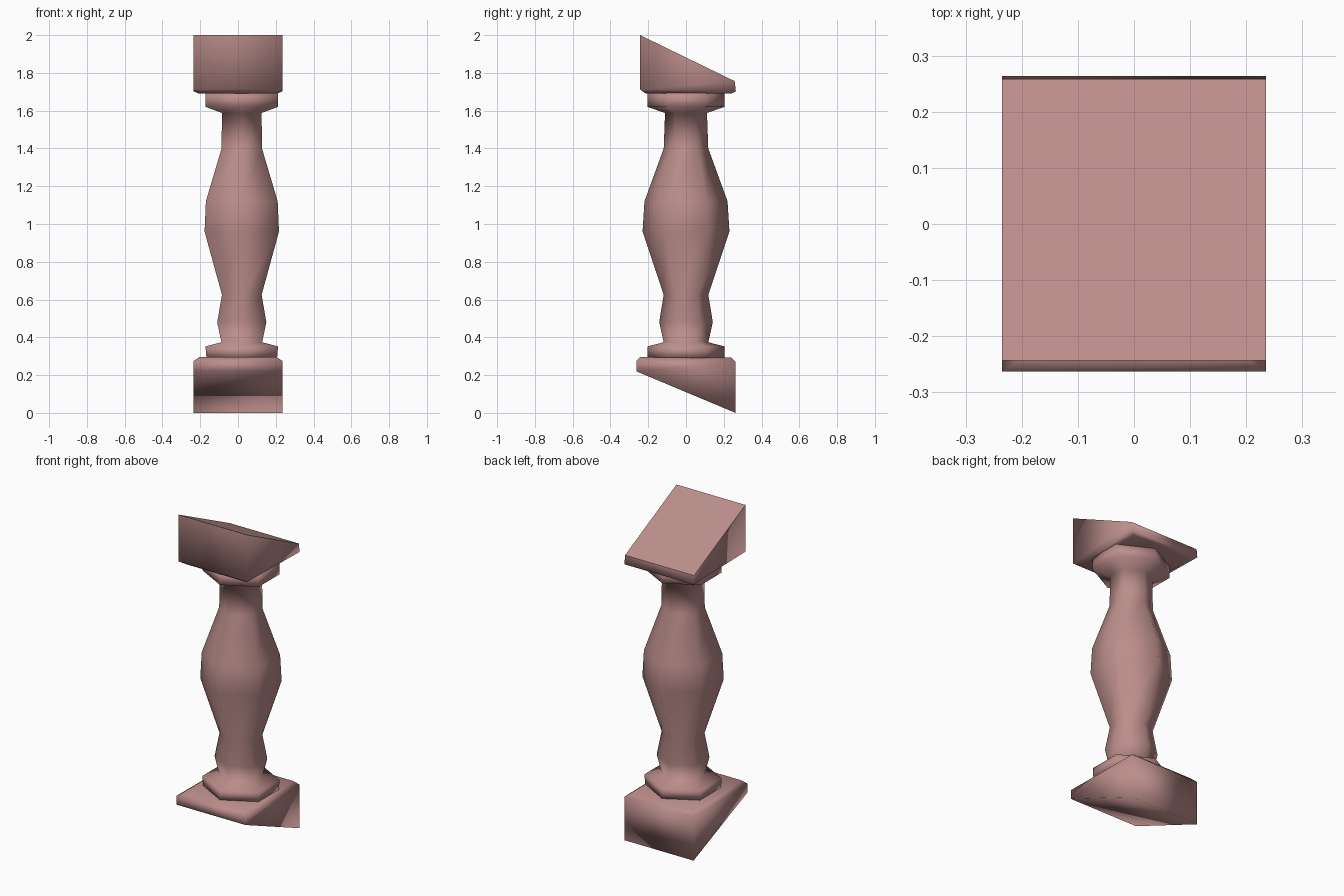
import bpy, bmesh

if "Cube" in bpy.data.objects:
    bpy.data.objects.remove(bpy.data.objects["Cube"], do_unlink=True)

stone = bpy.data.materials.new("dusty rose stone")
stone.use_nodes = True
COLOUR = (0.50, 0.27, 0.26, 1)
stone.diffuse_color = COLOUR
stone.node_tree.nodes["Principled BSDF"].inputs["Base Color"].default_value = COLOUR

SHIFT = 0.02  # the turned shaft sits slightly to one side


def hexagon(hx, hy, z):
    """Six-sided outline with corners at the front and back."""
    half = [(hx, -hy / 2), (hx, hy / 2), (0, hy)]
    ring = half + [(-x, -y) for x, y in half]
    return [(x + SHIFT, y, z) for x, y in ring]


def rectangle(hx, front, back, z_front, z_back):
    return [(hx, back, z_back), (-hx, back, z_back),
            (-hx, front, z_front), (hx, front, z_front)]


def loft(name, rings, sharp_ring=None):
    """Skin matching outlines from bottom to top and close both ends."""
    bm = bmesh.new()
    loops = [[bm.verts.new(p) for p in ring] for ring in rings]
    n = len(loops[0])
    for low, high in zip(loops, loops[1:]):
        for i in range(n):
            j = (i + 1) % n
            bm.faces.new((low[i], low[j], high[j], high[i]))
    bm.faces.new(loops[0][::-1])
    bm.faces.new(loops[-1])
    bmesh.ops.recalc_face_normals(bm, faces=bm.faces)
    for face in bm.faces:
        face.smooth = True
    if sharp_ring is not None:
        rim = loops[sharp_ring]
        for edge in bm.edges:
            if all(v in rim for v in edge.verts):
                edge.smooth = False
    mesh = bpy.data.meshes.new(name)
    bm.to_mesh(mesh)
    bm.free()
    mesh.materials.append(stone)
    bpy.context.collection.objects.link(bpy.data.objects.new(name, mesh))


# Plinth with a sloping underside and bevelled top rim
loft("plinth", [
    rectangle(0.235, -0.263, 0.262, 0.22, 0),
    rectangle(0.235, -0.263, 0.262, 0.275, 0.27),
    rectangle(0.205, -0.243, 0.24, 0.295, 0.292),
])

# Turned shaft with its collars: half width, half depth, height
profile = [
    (0.187, 0.204, 0.29), (0.192, 0.204, 0.352), (0.108, 0.118, 0.374),
    (0.13, 0.142, 0.48), (0.105, 0.118, 0.625), (0.197, 0.23, 0.96),
    (0.19, 0.22, 1.12), (0.107, 0.118, 1.4), (0.105, 0.111, 1.588),
    (0.192, 0.204, 1.62), (0.192, 0.204, 1.695),
]
loft("baluster_shaft", [hexagon(*p) for p in profile])

# Cap with a sloping top and bevelled lower rim
loft("sloping_cap", [
    rectangle(0.205, -0.215, 0.24, 1.692, 1.69),
    rectangle(0.235, -0.243, 0.264, 1.712, 1.702),
    rectangle(0.235, -0.243, 0.258, 2, 1.756),
], sharp_ring=2)
